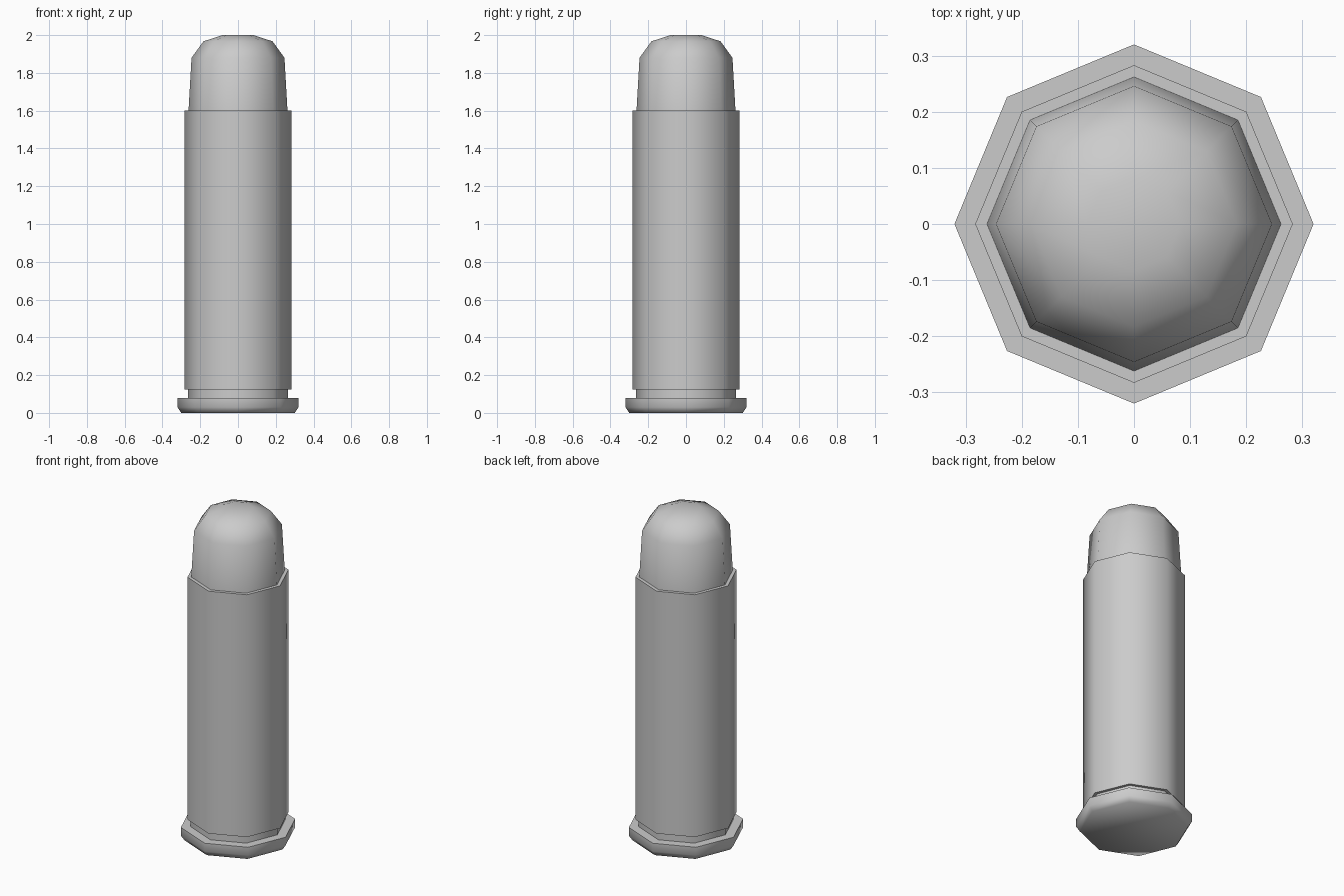
import bpy, bmesh
from math import cos, sin, pi, radians

if "Cube" in bpy.data.objects:
    bpy.data.objects.remove(bpy.data.objects["Cube"])

SIDES = 8


def lathe(name, profile, cap_bottom=False, cap_top=False):
    """Revolve (radius, z) points into an eight-sided solid."""
    bm = bmesh.new()
    rings = [[bm.verts.new((r * cos(2 * pi * i / SIDES), r * sin(2 * pi * i / SIDES), z))
              for i in range(SIDES)] for r, z in profile]
    for low, high in zip(rings, rings[1:]):
        for i in range(SIDES):
            j = (i + 1) % SIDES
            bm.faces.new((low[i], low[j], high[j], high[i]))
    if cap_bottom:
        bm.faces.new(rings[0][::-1])
    if cap_top:
        bm.faces.new(rings[-1])
    mesh = bpy.data.meshes.new(name)
    bm.to_mesh(mesh)
    bm.free()
    obj = bpy.data.objects.new(name, mesh)
    bpy.context.collection.objects.link(obj)
    bpy.ops.object.select_all(action='DESELECT')
    obj.select_set(True)
    bpy.context.view_layer.objects.active = obj
    bpy.ops.object.shade_smooth_by_angle(angle=radians(60))
    return obj


# Case: bevelled rim, extractor groove, straight wall and mouth
lathe("case", [(0.30, 0), (0.32, 0.03), (0.32, 0.08), (0.265, 0.08),
               (0.265, 0.125), (0.283, 0.125), (0.283, 1.6), (0.262, 1.6)],
      cap_bottom=True)

# Bullet: slightly tapered sides, rounded shoulder and flat nose
lathe("bullet", [(0.262, 1.6), (0.246, 1.88), (0.183, 1.967), (0.083, 2.0)],
      cap_top=True)
